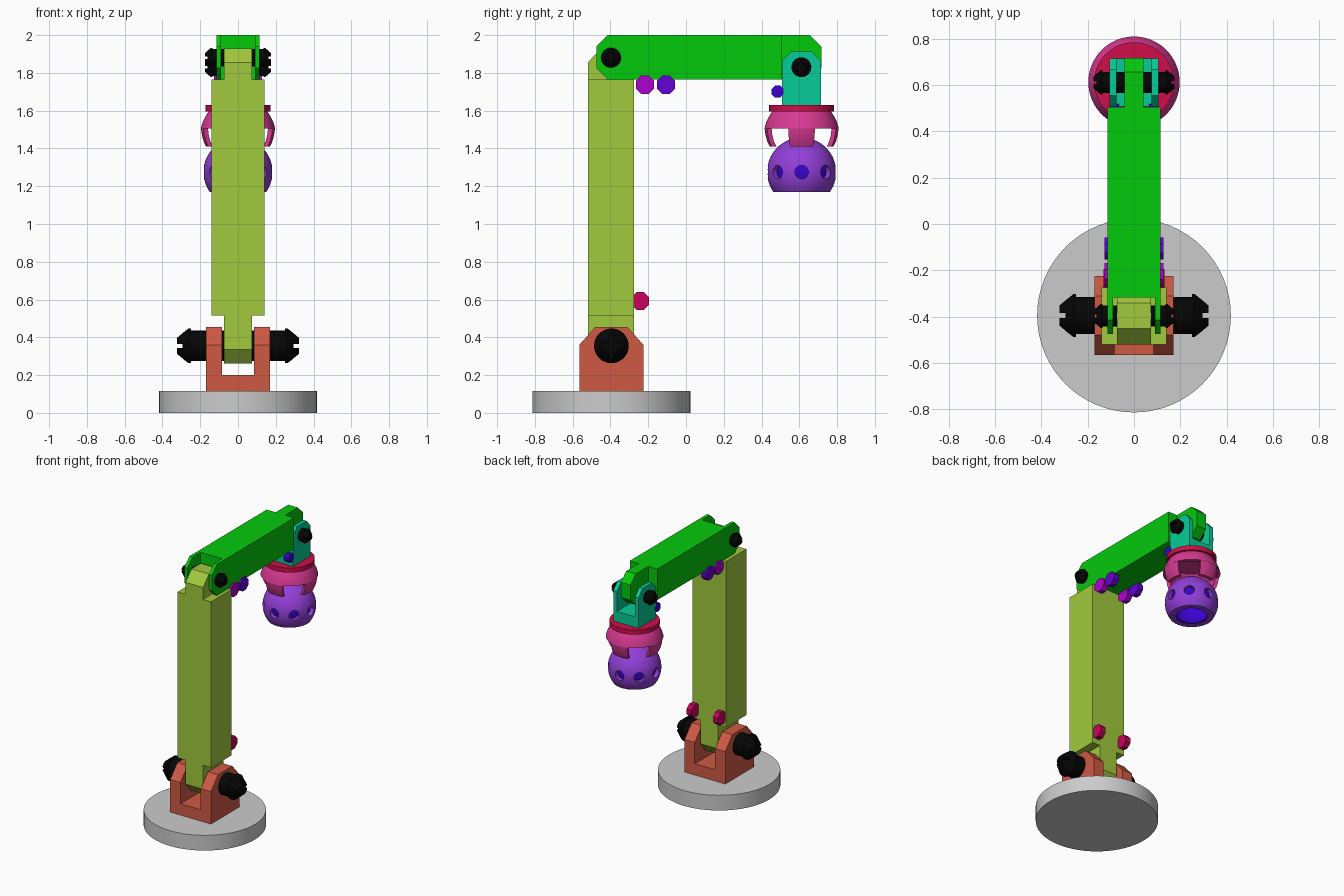
import bpy, bmesh, math
from mathutils import Matrix, Vector

if "Cube" in bpy.data.objects:
    bpy.data.objects.remove(bpy.data.objects["Cube"])

PI = math.pi


def mat(name, r, g, b):
    m = bpy.data.materials.new(name)
    m.diffuse_color = [(c / 255) ** 2.2 for c in (r, g, b)] + [1]
    m.use_nodes = True
    m.node_tree.nodes["Principled BSDF"].inputs["Base Color"].default_value = m.diffuse_color
    return m


def finish(name, bm, material=None, smooth=False):
    bmesh.ops.remove_doubles(bm, verts=bm.verts, dist=1e-5)
    bmesh.ops.recalc_face_normals(bm, faces=bm.faces)
    me = bpy.data.meshes.new(name)
    bm.to_mesh(me)
    bm.free()
    ob = bpy.data.objects.new(name, me)
    bpy.context.collection.objects.link(ob)
    if material:
        me.materials.append(material)
    if smooth:
        shade(ob)
    return ob


def shade(ob):
    bpy.ops.object.select_all(action='DESELECT')
    ob.select_set(True)
    bpy.context.view_layer.objects.active = ob
    bpy.ops.object.shade_smooth_by_angle(angle=math.radians(32))


def prism(name, yz, x0, x1, material=None):
    """Extrude a side profile along x."""
    bm = bmesh.new()
    f = bm.faces.new([bm.verts.new((x0, y, z)) for y, z in yz])
    ext = bmesh.ops.extrude_face_region(bm, geom=[f], use_keep_orig=True)
    vs = [v for v in ext['geom'] if isinstance(v, bmesh.types.BMVert)]
    bmesh.ops.translate(bm, verts=vs, vec=(x1 - x0, 0, 0))
    return finish(name, bm, material)


def lathe(name, rz, material=None, y=0, segs=64, start=0, angle=2 * PI, smooth=True):
    """Revolve a closed (r, z) profile about z; partial sweeps get end caps."""
    bm = bmesh.new()
    full = angle > 6.28
    n = segs if full else segs + 1
    rings = []
    for i in range(n):
        a = start + angle * i / segs
        rings.append([bm.verts.new((r * math.cos(a), y + r * math.sin(a), z)) for r, z in rz])
    k = len(rz)
    for i in range(segs):
        p, q = rings[i], rings[(i + 1) % n]
        for j in range(k):
            m = (j + 1) % k
            if rz[j][0] == 0 and rz[m][0] == 0:
                continue
            bm.faces.new((p[j], q[j], q[m], p[m]))
    if not full:
        bm.faces.new(rings[0])
        bm.faces.new(rings[-1])
    bmesh.ops.dissolve_degenerate(bm, dist=1e-6, edges=bm.edges)
    return finish(name, bm, material, smooth)


def subtract(ob, cutter):
    md = ob.modifiers.new('cut', 'BOOLEAN')
    md.operation, md.solver, md.object = 'DIFFERENCE', 'EXACT', cutter
    cutter.hide_render = True
    bpy.context.view_layer.objects.active = ob
    bpy.ops.object.modifier_apply(modifier=md.name)
    bpy.data.objects.remove(cutter)


def cut_box(ob, x, y, z):
    yz = [(y[0], z[0]), (y[1], z[0]), (y[1], z[1]), (y[0], z[1])]
    subtract(ob, prism('cutter', yz, *x))


lime = mat('lime', 160, 200, 64)
green = mat('green', 12, 200, 20)
teal = mat('teal', 14, 203, 150)
rust = mat('rust', 205, 90, 70)
crimson = mat('crimson', 205, 22, 75)
pink = mat('pink', 215, 60, 145)
purple = mat('purple', 145, 65, 215)
blue = mat('blue', 60, 10, 205)
black = mat('black', 14, 14, 14)

# Round base
lathe('base', [(0, 0), (0.418, 0), (0.418, 0.115), (0, 0.115)], y=-0.395)

# Base bracket
bracket = prism('base_bracket', [(-0.565, 0.115), (-0.565, 0.36), (-0.48, 0.455), (-0.31, 0.455),
                                 (-0.225, 0.36), (-0.225, 0.115)], -0.17, 0.17, rust)
cut_box(bracket, (-0.085, 0.085), (-1, 1), (0.2, 1))

# Column with a narrow tongue at each end
column = prism('column', [(-0.52, 0.335), (-0.455, 0.262), (-0.335, 0.262), (-0.275, 0.335),
                          (-0.275, 1.855), (-0.34, 1.93), (-0.45, 1.93), (-0.52, 1.855)],
               -0.14, 0.14, lime)
for s in (-1, 1):
    xs = sorted((s * 0.073, s * 0.5))
    cut_box(column, xs, (-1, 1), (0, 0.515))
    cut_box(column, xs, (-1, 1), (1.765, 2.5))

# Upper arm: fork at the column, tongue at the wrist
arm = prism('upper_arm', [(-0.475, 1.825), (-0.415, 1.766), (0.655, 1.766), (0.717, 1.825),
                          (0.717, 1.94), (0.655, 2.0), (-0.415, 2.0), (-0.475, 1.94)],
            -0.115, 0.115, green)
cut_box(arm, (-0.09, 0.09), (-1, -0.318), (1, 3))
for s in (-1, 1):
    cut_box(arm, sorted((s * 0.04, s * 0.5)), (0.505, 1), (1, 3))

# Wrist bracket
wrist = prism('wrist_bracket', [(0.507, 1.63), (0.507, 1.86), (0.555, 1.912), (0.667, 1.912),
                                (0.715, 1.86), (0.715, 1.63)], -0.105, 0.105, teal)
cut_box(wrist, (-0.075, 0.075), (0, 1), (1.71, 3))

# Hinge pins: flared heads with crossed slots at the tips
half = [(0.08, 0.25), (0.092, 0.25), (0.092, 0.262), (0.045, 0.322)]
profile = [(0, -0.322)] + [(r, -z) for r, z in reversed(half)] + half + [(0, 0.322)]
pin = lathe('base_hinge_pin', profile, black, segs=32, smooth=False)
pin.data.transform(Matrix.Rotation(PI / 2, 4, 'Y'))
for s in (-1, 1):
    xs = sorted((s * 0.295, s * 0.4))
    cut_box(pin, xs, (-0.2, 0.2), (-0.011, 0.011))
    cut_box(pin, xs, (-0.011, 0.011), (-0.2, 0.2))
shade(pin)
pin.location = (0, -0.395, 0.355)
for name, y, z in (('elbow_hinge_pin', -0.397, 1.88), ('wrist_hinge_pin', 0.611, 1.83)):
    p = bpy.data.objects.new(name, pin.data)
    bpy.context.collection.objects.link(p)
    p.location, p.scale = (0, y, z), (0.545, 0.57, 0.57)

# Paired octagonal cable lugs
lugs = [('column_lug', -0.242, 0.593, 0.047, 0.11, mat('magenta', 200, 10, 95)),
        ('arm_lug_rear', -0.217, 1.737, 0.048, 0.107, mat('violet', 172, 10, 205)),
        ('arm_lug_front', -0.106, 1.737, 0.048, 0.107, mat('indigo', 100, 10, 208)),
        ('wrist_lug', 0.485, 1.701, 0.032, 0.085, blue)]
for name, y, z, r, cx, m in lugs:
    R = r / math.cos(PI / 8)
    octagon = [(y + R * math.cos(PI / 8 + i * PI / 4), z + R * math.sin(PI / 8 + i * PI / 4))
               for i in range(8)]
    for s, side in ((-1, 'left'), (1, 'right')):
        prism(f'{name}_{side}', octagon, s * cx - 0.021, s * cx + 0.021, m)

# Lamp collar and dome
HY = 0.612
lathe('head_collar', [(0, 1.595), (0.172, 1.595), (0.172, 1.63), (0, 1.63)], crimson, HY)
lathe('head_dome', [(0, 1.597), (0.155, 1.597), (0.172, 1.57), (0.187, 1.54), (0.197, 1.505),
                    (0.17, 1.505), (0.15, 1.545), (0.12, 1.572), (0, 1.572)], pink, HY)

# Four claws gripping the lamp head
for i in range(4):
    lathe(f'claw_{i + 1}', [(0.196, 1.506), (0.191, 1.47), (0.182, 1.437), (0.169, 1.41),
                            (0.142, 1.41), (0.158, 1.44), (0.167, 1.475), (0.17, 1.506)],
          pink, HY, segs=10, start=i * PI / 2 - 0.37, angle=0.74)


def shell(r_out, r_in, zc, z_cut, n=16):
    """Profile of a hollow ball opened at the bottom."""
    def arc(r):
        low = math.asin((z_cut - zc) / r)
        return [(r * math.cos(t), zc + r * math.sin(t))
                for t in (low + (PI / 2 - low) * i / n for i in range(n))] + [(0, zc + r)]
    return arc(r_out) + arc(r_in)[::-1]


# Lamp head: hollow ball with eight round vents and a blue liner
head = lathe('lamp_head', shell(0.183, 0.152, 1.275, 1.17), purple, HY, smooth=False)
for i in range(4):
    bm = bmesh.new()
    place = (Matrix.Translation(Vector((0, HY, 1.275))) @ Matrix.Rotation(i * PI / 4, 4, 'Z')
             @ Matrix.Rotation(PI / 2, 4, 'Y'))
    bmesh.ops.create_cone(bm, cap_ends=True, segments=24, radius1=0.036, radius2=0.036,
                          depth=0.5, matrix=place)
    subtract(head, finish('vent_cutter', bm))
shade(head)
lathe('lamp_liner', shell(0.153, 0.143, 1.275, 1.175), blue, HY)
